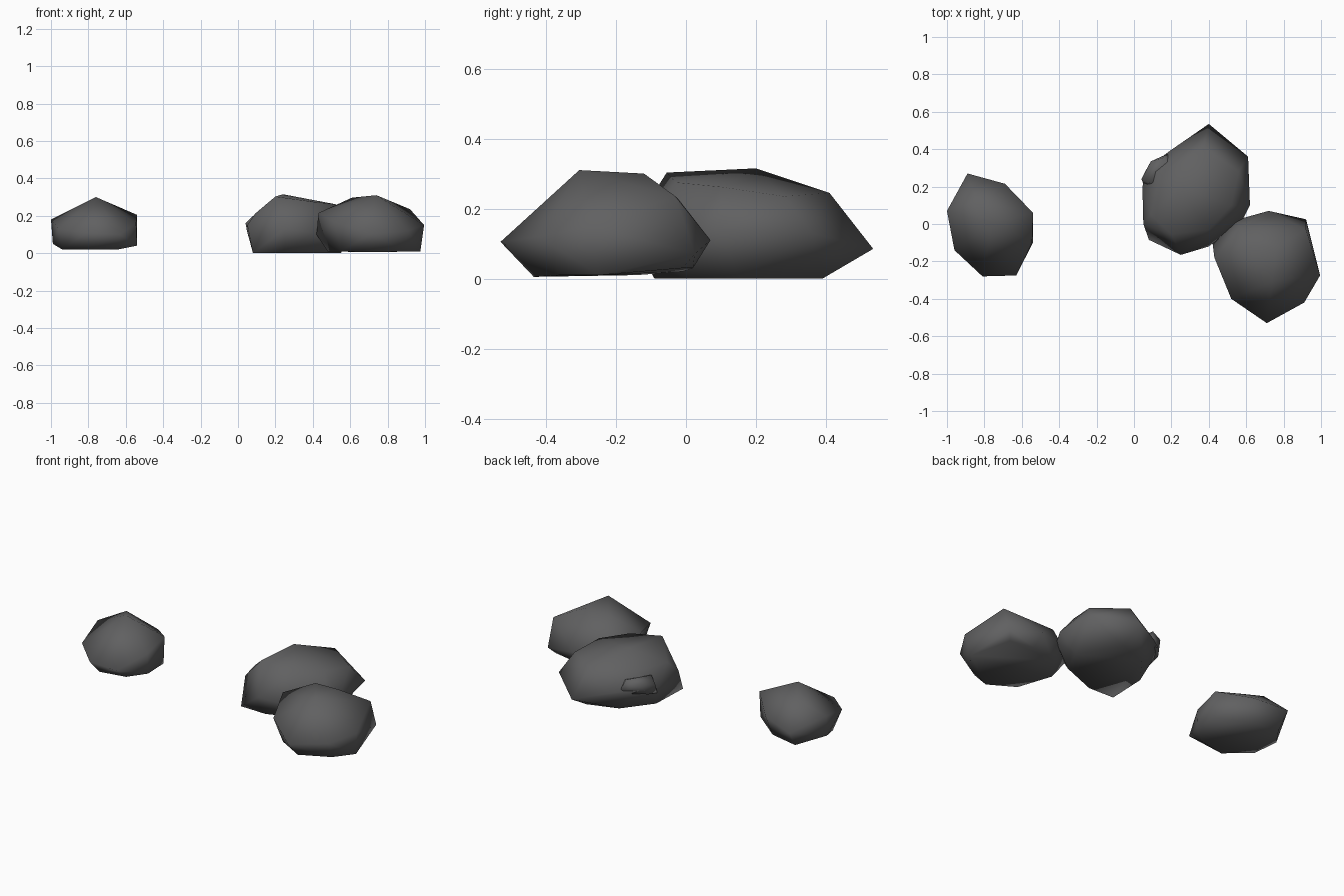
import bpy, bmesh, math

stone = bpy.data.materials.new("dark grey stone")
stone.diffuse_color = (0.118, 0.118, 0.12, 1)


def rock(name, points, angle=85):
    """Faceted boulder: convex hull around its corner points, softly shaded."""
    bm = bmesh.new()
    for p in points:
        bm.verts.new(p)
    bmesh.ops.convex_hull(bm, input=bm.verts)
    loose = [v for v in bm.verts if not v.link_faces]
    bmesh.ops.delete(bm, geom=loose, context='VERTS')
    bmesh.ops.recalc_face_normals(bm, faces=bm.faces)
    me = bpy.data.meshes.new(name)
    bm.to_mesh(me)
    bm.free()
    me.materials.append(stone)
    ob = bpy.data.objects.new(name, me)
    bpy.context.collection.objects.link(ob)
    bpy.ops.object.select_all(action='DESELECT')
    bpy.context.view_layer.objects.active = ob
    ob.select_set(True)
    bpy.ops.object.shade_smooth_by_angle(angle=math.radians(angle))
    return ob


# small boulder standing alone: girdle, crown, base
rock("left_boulder", [
    (-.89, .27, .12), (-.69, .215, .15), (-.54, .06, .205), (-.54, -.10, .04),
    (-.545, -.10, .16), (-.63, -.275, .10), (-.81, -.28, .11), (-.96, -.14, .13),
    (-1, .07, .18),
    (-.76, .0, .30), (-.84, .12, .26),
    (-.99, .05, .05), (-.94, -.08, .02), (-.80, -.2, .02), (-.64, -.17, .02),
    (-.54, .05, .045), (-.70, .16, .02), (-.88, .2, .02)])

# large boulder at the back
rock("middle_boulder", [
    (.40, .535, .085), (.61, .36, .13), (.62, .10, .14), (.58, .02, .12),
    (.40, -.12, .11), (.25, -.165, .13), (.08, -.085, .0), (.05, .0, .15),
    (.045, .20, .13), (.07, .30, .14), (.19, .39, .13),
    (.20, -.055, .303), (.24, .20, .315), (.09, .05, .21), (.14, .27, .23),
    (.52, .10, .262), (.56, .28, .235), (.37, .41, .245), (.40, -.03, .275),
    (.25, -.09, .0), (.48, .0, .0), (.55, .15, .0),
    (.40, .39, .0), (.22, .33, .0), (.09, .16, .0)])

# broken chip on the side of the back boulder
rock("side_chip", [
    (.04, .24, .16), (.06, .28, .11), (.09, .335, .18), (.16, .355, .20),
    (.19, .38, .12), (.08, .22, .20), (.14, .20, .12), (.055, .20, .09),
    (.25, .25, .15)])

# large boulder at the front
rock("right_boulder", [
    (.72, .07, .11), (.92, .025, .07), (.995, -.275, .15), (.91, -.42, .12),
    (.71, -.53, .105), (.52, -.40, .165), (.43, -.18, .215), (.42, -.10, .10),
    (.54, .02, .12),
    (.74, -.305, .31), (.61, -.12, .297), (.76, -.12, .30), (.92, -.03, .235),
    (.57, -.02, .225),
    (.975, -.25, .01), (.89, -.36, .01), (.71, -.435, .005), (.55, -.35, .01),
    (.48, -.14, .01), (.58, -.01, .02), (.74, .02, .03), (.89, -.01, .03)])
